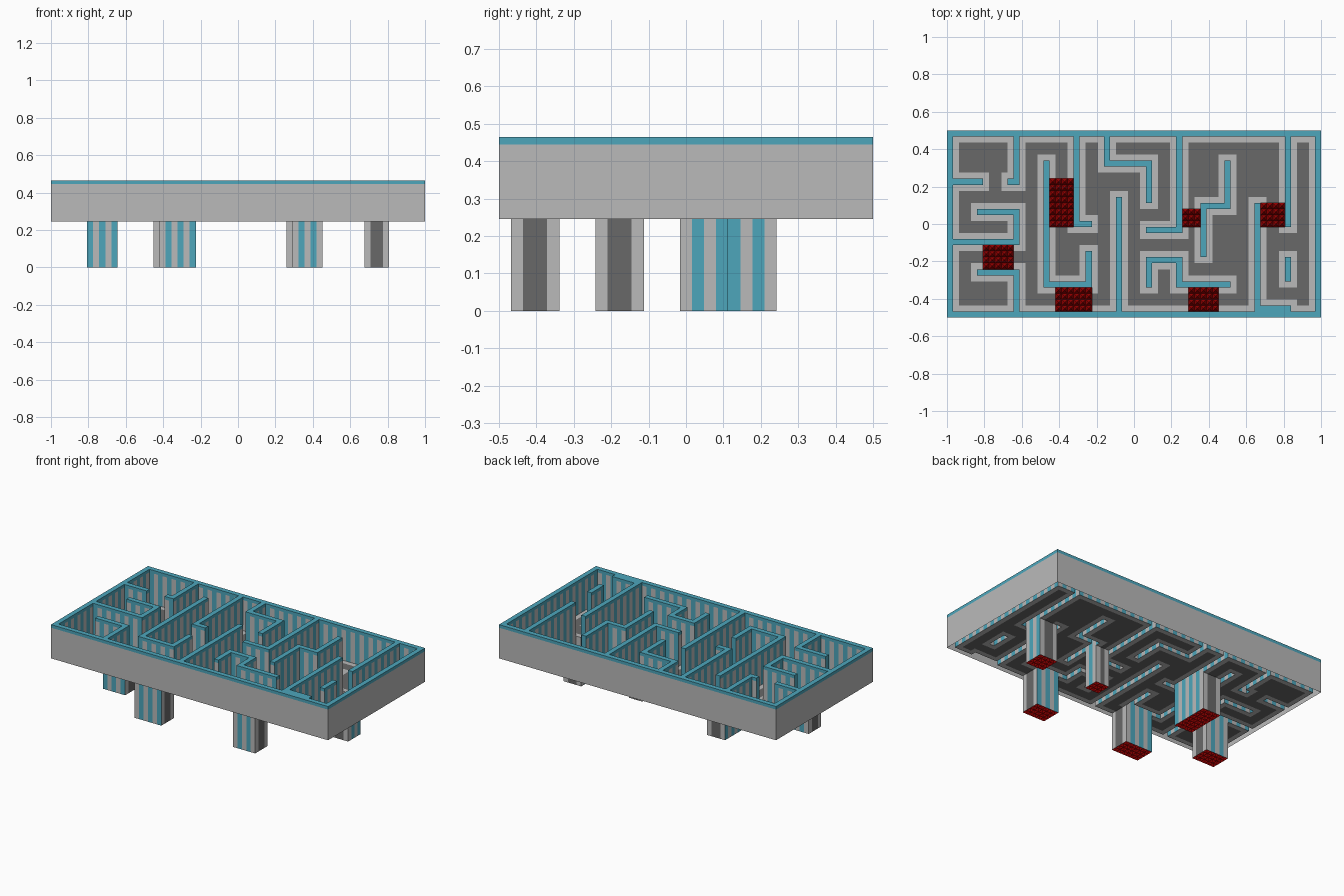
import bpy
import bmesh

if "Cube" in bpy.data.objects:
    bpy.data.objects.remove(bpy.data.objects["Cube"])

# Layout: a board of square cells, COLS by ROWS
COLS, ROWS = 62, 31
CELL = 2 / COLS
FLOOR, BAND, TOP = 0.245, 0.445, 0.465
SPIKE = 0.035
SIDES = ((1, 0), (-1, 0), (0, 1), (0, -1))


def material(name, colour):
    mat = bpy.data.materials.new(name)
    mat.use_nodes = True
    mat.diffuse_color = (*colour, 1)
    mat.node_tree.nodes["Principled BSDF"].inputs["Base Color"].default_value = (*colour, 1)
    return mat


MATERIALS = [
    material("teal", (0.075, 0.38, 0.5)),
    material("light_grey", (0.49, 0.49, 0.49)),
    material("dark_grey", (0.14, 0.14, 0.14)),
    material("spike_red", (0.35, 0.0, 0.0)),
]
TEAL, LIGHT, DARK, RED = range(len(MATERIALS))

# Wall centre lines as cell corners
border = [[(0, 0), (61, 0), (61, 30), (0, 30), (0, 0)]]
left_walls = [
    [(11, 30), (11, 22), (10, 22)],
    [(0, 22), (5, 22)],
    [(5, 17), (11, 17), (11, 12), (0, 12)],
    [(5, 7), (11, 7), (11, 0)],
    [(16, 25), (16, 5), (23, 5), (23, 10)],
    [(21, 30), (21, 15), (23, 15)],
    [(26, 30), (26, 25), (33, 25), (33, 19)],
    [(28, 0), (28, 19)],
]
right_walls = [
    [(38, 30), (38, 14), (33, 14)],
    [(33, 5), (33, 9), (38, 9), (38, 5), (46, 5)],
    [(46, 25), (46, 18), (42, 18), (42, 10)],
    [(51, 18), (51, 0)],
    [(52, 1), (56, 1)],
    [(56, 30), (56, 15)],
    [(56, 9), (56, 6)],
]
# Pits as first cell and last cell
pit_corners = [
    ((17, 15), (20, 22)), ((6, 8), (10, 11)), ((18, 1), (23, 4)),
    ((40, 1), (44, 4)), ((39, 15), (41, 17)), ((52, 15), (55, 18)),
]


def block(a, b):
    """All cells in the rectangle spanned by two cells."""
    return {(i, j)
            for i in range(min(a[0], b[0]), max(a[0], b[0]) + 1)
            for j in range(min(a[1], b[1]), max(a[1], b[1]) + 1)}


board = block((0, 0), (COLS - 1, ROWS - 1))
walls = set()
for path in border + left_walls + right_walls:
    for start, end in zip(path, path[1:]):
        walls |= block(start, end)
pits = [block(a, b) - walls for a, b in pit_corners]
pit_cells = set().union(*pits)


def floor_colour(cell):
    """Floor is light beside a wall and dark elsewhere."""
    i, j = cell
    return LIGHT if block((i - 1, j - 1), (i + 1, j + 1)) & walls else DARK


def stripe_colour(cell, side):
    """Wall faces alternate cell by cell."""
    return TEAL if (sum(cell) + side[1]) % 2 == 0 else LIGHT


class Part:
    """Collects coloured faces into one object."""

    def __init__(self, name):
        self.name = name
        self.bm = bmesh.new()

    def face(self, points, colour):
        verts = [self.bm.verts.new(p) for p in points]
        self.bm.faces.new(verts).material_index = colour

    def flat(self, cell, z, colour):
        self.face([(x, y, z) for x, y in corners(cell)], colour)

    def upright(self, cell, side, low, high, colour, inward=False):
        """Vertical face on one side of a cell."""
        i, j = cell
        x, y = i * CELL - 1 + CELL / 2, j * CELL - 0.5 + CELL / 2
        dx, dy = side
        half = CELL / 2
        a = (x + (dx + dy) * half, y + (dy - dx) * half)
        b = (x + (dx - dy) * half, y + (dy + dx) * half)
        if inward:
            a, b = b, a
        self.face([(*a, low), (*b, low), (*b, high), (*a, high)], colour)

    def finish(self):
        bmesh.ops.remove_doubles(self.bm, verts=self.bm.verts, dist=CELL / 100)
        mesh = bpy.data.meshes.new(self.name)
        self.bm.to_mesh(mesh)
        self.bm.free()
        for mat in MATERIALS:
            mesh.materials.append(mat)
        bpy.context.collection.objects.link(bpy.data.objects.new(self.name, mesh))


def corners(cell):
    x, y = cell[0] * CELL - 1, cell[1] * CELL - 0.5
    return [(x, y), (x + CELL, y), (x + CELL, y + CELL), (x, y + CELL)]


def step(cell, side):
    return cell[0] + side[0], cell[1] + side[1]


# Floor, open beneath the walls and over the pits
floor = Part("maze_floor")
for cell in board - walls - pit_cells:
    floor.flat(cell, FLOOR, floor_colour(cell))
floor.finish()

# Hollow walls: teal cap, striped inner faces, plain outer faces
cap = Part("wall_cap")
inner = Part("inner_wall_faces")
outer = Part("outer_wall_faces")
for cell in walls:
    cap.flat(cell, TOP, TEAL)
    for side in SIDES:
        beyond = step(cell, side)
        if beyond in walls:
            continue
        cap.upright(cell, side, BAND, TOP, TEAL)
        if beyond in board:
            inner.upright(cell, side, FLOOR, BAND, stripe_colour(cell, side))
        else:
            outer.upright(cell, side, FLOOR, BAND, LIGHT)
for part in (cap, inner, outer):
    part.finish()

# Pits: shafts that carry down the colour above, with a bed of spikes
for number, cells in enumerate(pits, 1):
    shaft = Part(f"pit_shaft_{number}")
    spikes = Part(f"pit_spikes_{number}")
    for cell in cells:
        for side in SIDES:
            beyond = step(cell, side)
            if beyond in cells:
                continue
            if beyond in walls:
                colour = stripe_colour(beyond, side)
            else:
                colour = floor_colour(beyond)
            shaft.upright(cell, side, 0, FLOOR, colour, inward=True)
        base = corners(cell)
        tip = (base[0][0] + CELL / 2, base[0][1] + CELL / 2, SPIKE)
        for a, b in zip(base, base[1:] + base[:1]):
            spikes.face([(*a, 0), (*b, 0), tip], RED)
    shaft.finish()
    spikes.finish()
